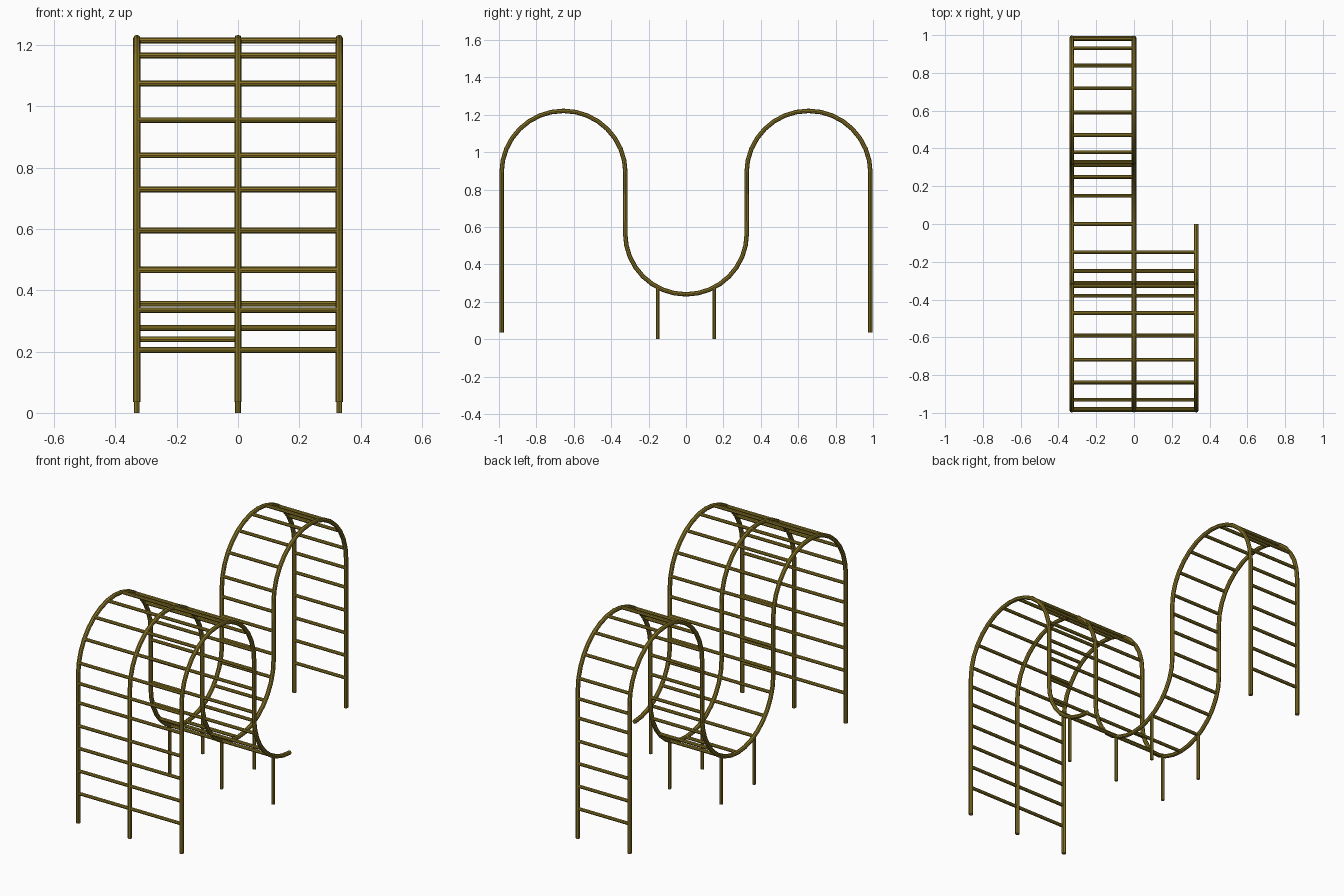
import bpy
from math import sin, cos, pi, radians

if "Cube" in bpy.data.objects:
    bpy.data.objects.remove(bpy.data.objects["Cube"])

RAIL_R, BAR_R = 0.012, 0.0095
HUMP_Y, HUMP_Z, HUMP_R = 0.655, 0.89, 0.331   # upper arches
DIP_Z, DIP_R = 0.565, 0.325                   # lower arch
BAYS = 0.33                                   # spacing between rails

paint = bpy.data.materials.new("olive_paint")
paint.diffuse_color = (0.25, 0.18, 0.02, 1)
paint.use_nodes = True
paint.node_tree.nodes["Principled BSDF"].inputs["Base Color"].default_value = paint.diffuse_color


def tube(name, points, radius, sides=12):
    """Round capped tube along a polyline, turned into a mesh."""
    cu = bpy.data.curves.new(name, 'CURVE')
    cu.dimensions = '3D'
    cu.bevel_depth = radius
    cu.bevel_resolution = sides // 4 - 1
    cu.use_fill_caps = True
    sp = cu.splines.new('POLY')
    sp.points.add(len(points) - 1)
    for p, co in zip(sp.points, points):
        p.co = (*co, 1)
    ob = bpy.data.objects.new(name, cu)
    bpy.context.collection.objects.link(ob)
    bpy.ops.object.select_all(action='DESELECT')
    ob.select_set(True)
    bpy.context.view_layer.objects.active = ob
    bpy.ops.object.convert(target='MESH')
    ob = bpy.context.object
    ob.data.materials.clear()
    ob.data.materials.append(paint)
    bpy.ops.object.shade_smooth_by_angle(angle=radians(35))
    return ob


# Half of the wave: front foot, over the arch, down to the middle of the dip
N = 16
half = [(-HUMP_Y - HUMP_R, 0.035)]
half += [(-HUMP_Y - HUMP_R * cos(pi * i / N), HUMP_Z + HUMP_R * sin(pi * i / N))
         for i in range(N + 1)]
half += [(-DIP_R * cos(pi * i / N), DIP_Z - DIP_R * sin(pi * i / N))
         for i in range(N // 2 + 1)]
full = half + [(-y, z) for y, z in reversed(half[:-1])]

# Rails: two full waves and one half wave
for name, x, path in (("left_rail", -BAYS, full), ("middle_rail", 0, full),
                      ("right_half_rail", BAYS, half)):
    tube(name, [(x, y, z) for y, z in path], RAIL_R)

# Rung positions (y, z) on the front half
rungs = [(-HUMP_Y - HUMP_R, z) for z in (0.205, 0.335, 0.465, 0.595, 0.728, 0.84)]
rungs += [(-HUMP_Y - HUMP_R * cos(radians(11.25 + 22.5 * i)),
           HUMP_Z + HUMP_R * sin(radians(11.25 + 22.5 * i))) for i in range(8)]
rungs += [(-DIP_R, z) for z in (0.84, 0.728, 0.595)]
rungs += [(-DIP_R * sin(radians(a)), DIP_Z - DIP_R * cos(radians(a)))
          for a in (72.5, 50, 27.5)]

# Front half has two bays, back half only the left one
for i, (y, z) in enumerate(rungs):
    tube(f"front_rung_{i}", [(-BAYS, y, z), (BAYS, y, z)], BAR_R)
    tube(f"back_rung_{i}", [(-BAYS, -y, z), (0, -y, z)], BAR_R)
tube("centre_rung", [(-BAYS, 0, DIP_Z - DIP_R), (0, 0, DIP_Z - DIP_R)], BAR_R)

# Support posts under the dip
for x, y in ((-BAYS, -0.15), (0, -0.15), (BAYS, -0.15), (-BAYS, 0.15), (0, 0.15)):
    tube("support_post", [(x, y, 0), (x, y, 0.275)], BAR_R)
